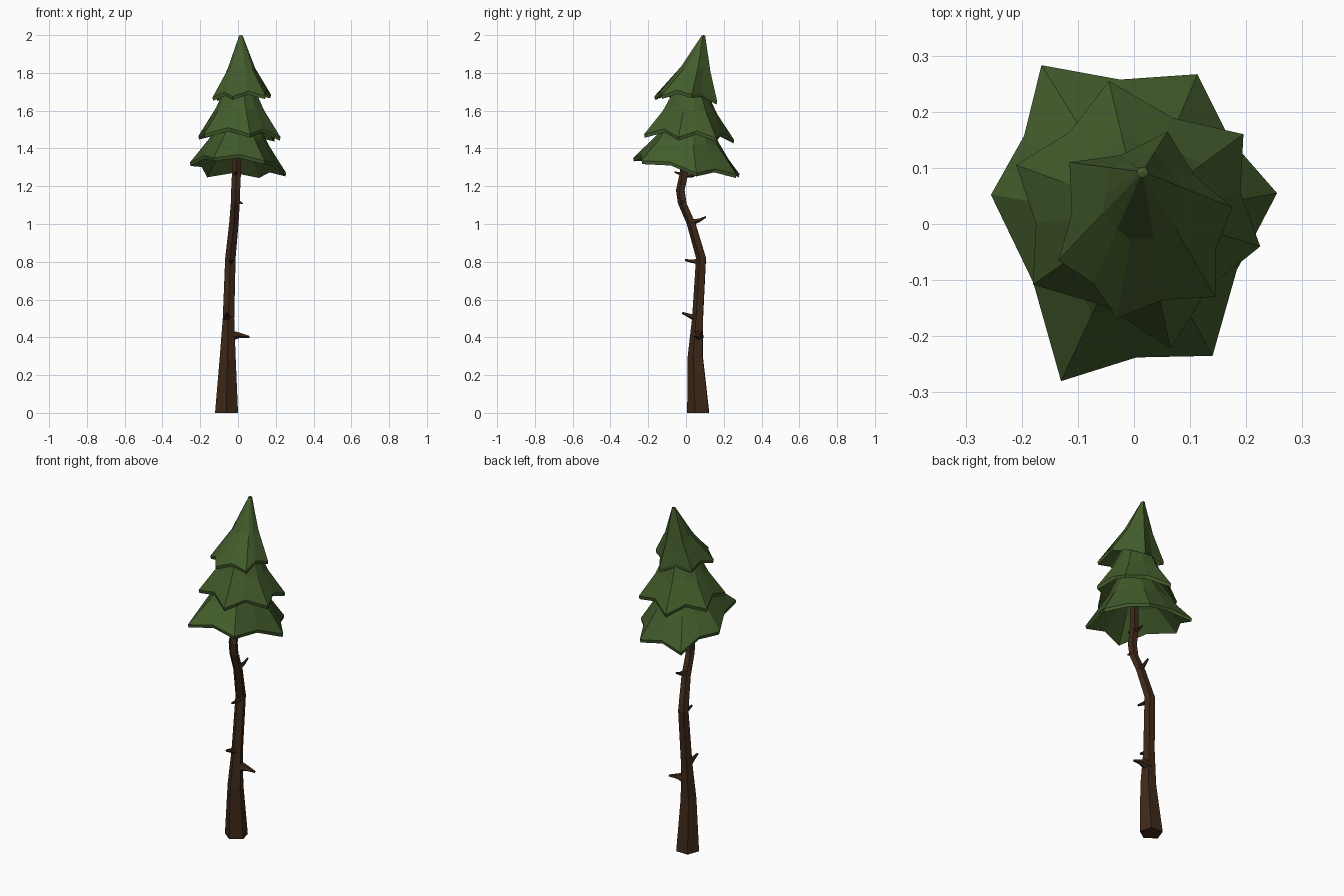
import bpy
import math
from mathutils import Vector, Quaternion


def material(name, rgb):
    m = bpy.data.materials.new(name)
    m.diffuse_color = (*rgb, 1)
    return m


BARK = material("bark", (0.05, 0.022, 0.01))
NEEDLES = material("needles", (0.055, 0.105, 0.024))


def make(name, verts, faces, mat):
    me = bpy.data.meshes.new(name)
    me.from_pydata([tuple(v) for v in verts], [], faces)
    me.materials.append(mat)
    ob = bpy.data.objects.new(name, me)
    bpy.context.collection.objects.link(ob)
    return ob


def bridge(n, rings):
    """Quads joining successive rings of n vertices."""
    return [(r * n + i, r * n + (i + 1) % n, (r + 1) * n + (i + 1) % n, (r + 1) * n + i)
            for r in range(rings - 1) for i in range(n)]


def tube(name, path, sides=5, upright=False):
    """Tapered faceted tube; path holds (x, y, z, radius)."""
    axis = Vector(path[-1][:3]) - Vector(path[0][:3])
    q = Quaternion() if upright else axis.to_track_quat('Z', 'Y')
    verts = []
    for x, y, z, r in path:
        for i in range(sides):
            a = math.radians(-20) + math.tau * i / sides
            verts.append(Vector((x, y, z)) + q @ Vector((r * math.cos(a), r * math.sin(a), 0)))
    n = len(verts)
    faces = bridge(sides, len(path))
    faces += [tuple(reversed(range(sides))), tuple(range(n - sides, n))]
    return make(name, verts, faces, BARK)


def tier(name, tips, notch, lift, top, top_r, mid, drop=0.018):
    """Star-shaped skirt: six tips with notches between, hollow underneath."""
    tips = [Vector(t) for t in tips]
    rim = []
    for i, t in enumerate(tips):
        nxt = tips[(i + 1) % len(tips)]
        c = sum(tips, Vector()) / len(tips)
        m = (t + nxt) / 2
        n = c + (m - c) * notch
        n.z = m.z + lift
        rim += [t, n]
    top = Vector(top)
    upper, middle, lower, inner = [], [], [], []
    for i, p in enumerate(rim):
        d = Vector((p.x - top.x, p.y - top.y, 0)).normalized()
        u = top + d * top_r
        k = mid[0] if i % 2 == 0 else mid[0] * 1.12
        w = u.lerp(p, k)
        w.z = u.z + (p.z - u.z) * mid[1]
        upper.append(u)
        middle.append(w)
        lower.append(p - Vector((0, 0, drop)) - d * 0.004)
        inner.append(w - d * 0.025 - Vector((0, 0, 0.02)))
    n = len(rim)
    verts = inner + lower + rim + middle + upper
    verts += [top - Vector((0, 0, 0.04)), top + Vector((0, 0, 0.003))]
    faces = bridge(n, 5)
    for i in range(n):
        j = (i + 1) % n
        faces += [(5 * n, j, i), (5 * n + 1, 4 * n + i, 4 * n + j)]
    return make(name, verts, faces, NEEDLES)


# Crooked trunk
tube("trunk", [
    (-0.06, 0.07, 0, 0.064), (-0.054, 0.053, 0.3, 0.044), (-0.05, 0.064, 0.5, 0.032),
    (-0.04, 0.082, 0.82, 0.029), (-0.022, 0.03, 1.0, 0.026), (-0.014, -0.018, 1.11, 0.025),
    (-0.012, -0.028, 1.18, 0.025), (-0.008, -0.008, 1.27, 0.025), (-0.004, 0.0, 1.5, 0.022)],
    upright=True)

# Broken branch stubs
stubs = [
    [(-0.04, 0.065, 0.41, 0.032), (0.005, 0.068, 0.412, 0.017), (0.06, 0.07, 0.403, 0.006)],
    [(-0.055, 0.06, 0.5, 0.024), (-0.06, 0.02, 0.515, 0.012), (-0.062, -0.02, 0.53, 0.006)],
    [(-0.04, 0.075, 0.805, 0.018), (-0.036, 0.035, 0.803, 0.010), (-0.034, -0.006, 0.81, 0.006)],
    [(-0.02, 0.02, 1.01, 0.022), (-0.012, 0.07, 1.02, 0.010), (-0.01, 0.105, 1.038, 0.005)],
    [(-0.012, -0.02, 1.13, 0.014), (0.006, -0.022, 1.118, 0.008), (0.024, -0.024, 1.108, 0.004)],
    [(-0.01, -0.01, 1.26, 0.014), (-0.012, -0.035, 1.268, 0.008), (-0.012, -0.06, 1.275, 0.004)],
    [(-0.01, 0.0, 1.26, 0.014), (-0.008, 0.035, 1.255, 0.008), (-0.008, 0.06, 1.262, 0.004)],
]
for k, path in enumerate(stubs):
    tube(f"branch_stub_{k + 1}", path)

# Foliage skirts, bottom to top
tier("lower_foliage",
     [(0.255, 0.055, 1.27), (0.113, 0.267, 1.262), (-0.165, 0.283, 1.265),
      (-0.255, 0.052, 1.325), (-0.13, -0.28, 1.35), (0.14, -0.235, 1.335)],
     0.93, 0.025, (0.005, 0.01, 1.58), 0.085, (0.44, 0.52))
tier("middle_foliage",
     [(0.225, -0.04, 1.46), (0.195, 0.16, 1.455), (-0.045, 0.255, 1.445),
      (-0.21, 0.105, 1.465), (-0.18, -0.108, 1.475), (0.065, -0.222, 1.475)],
     0.9, 0.035, (0.01, 0.025, 1.75), 0.065, (0.46, 0.55))
tier("upper_foliage",
     [(0.175, 0.03, 1.685), (0.06, 0.165, 1.65), (-0.115, 0.11, 1.67),
      (-0.135, -0.065, 1.67), (-0.03, -0.168, 1.675), (0.145, -0.13, 1.68)],
     0.9, 0.025, (0.015, 0.093, 1.997), 0.010, (0.44, 0.55))
